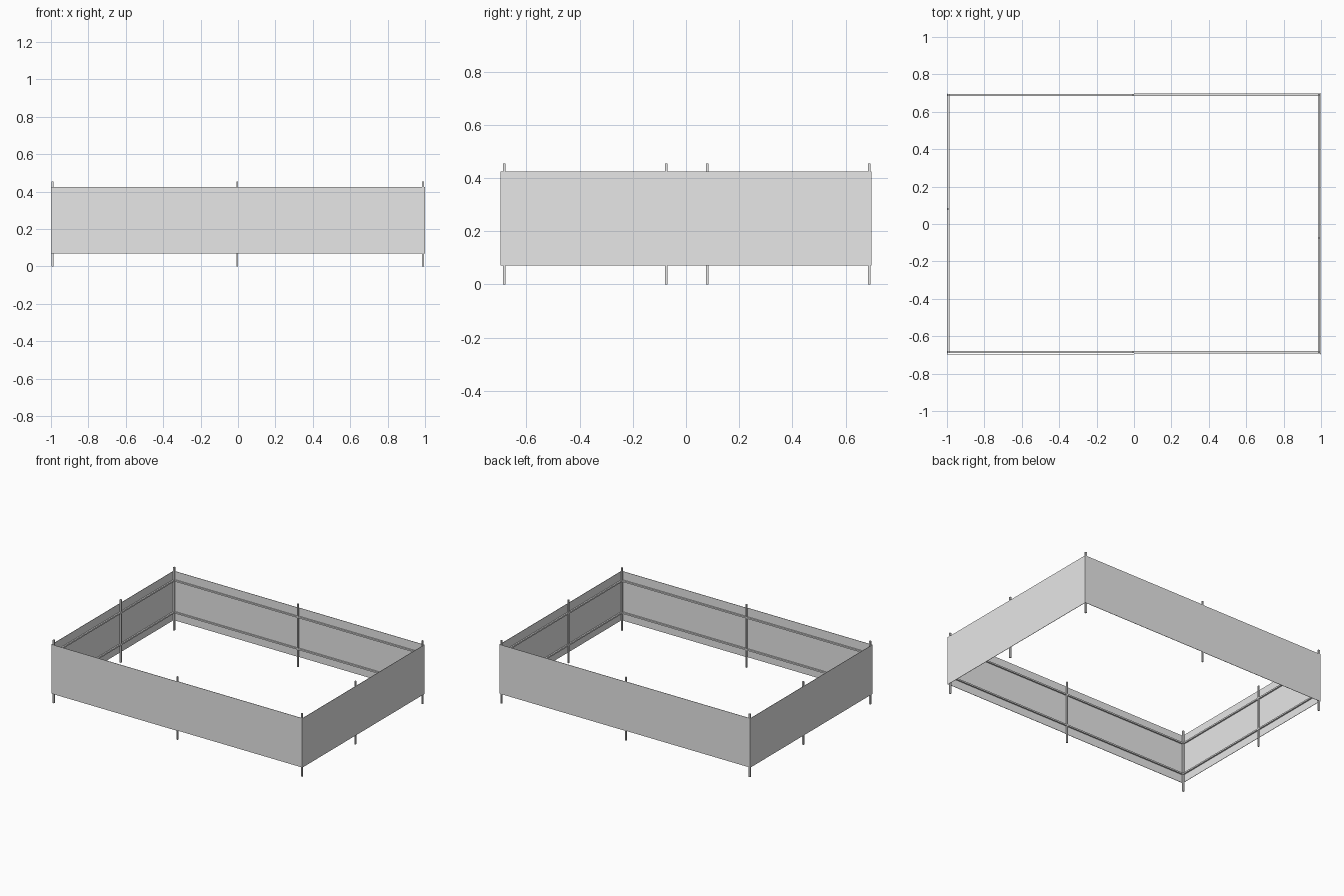
import bpy

cube = bpy.data.objects.get("Cube")
if cube:
    bpy.data.objects.remove(cube, do_unlink=True)

# One plain grey for the whole enclosure
grey = bpy.data.materials.new("plain_grey")
grey.use_nodes = True
grey.diffuse_color = (0.8, 0.8, 0.8, 1)
grey.node_tree.nodes["Principled BSDF"].inputs["Base Color"].default_value = (0.8, 0.8, 0.8, 1)


def box(name, x, y, z):
    """Box from (low, high) ranges on each axis."""
    bpy.ops.mesh.primitive_cube_add(size=1, location=[sum(r) / 2 for r in (x, y, z)])
    ob = bpy.context.object
    ob.name = name
    ob.scale = [r[1] - r[0] for r in (x, y, z)]
    bpy.ops.object.transform_apply(location=False, rotation=False, scale=True)
    ob.data.materials.append(grey)


def around(c, w=0.0105):
    return (c - w / 2, c + w / 2)


HALF_Y = 0.6975
THIN = 0.0025
PANEL_Z = (0.07, 0.425)
POST_Z = (0, 0.455)
LEFT_X, RIGHT_X, MID_X = 0.9895, -0.992, -0.004
FRONT_Y, BACK_Y = -0.684, 0.6895

# Long walls: two sheets each, one set slightly further out than the other
box("front_panel_right", (-1, 0), (-HALF_Y, -HALF_Y + THIN), PANEL_Z)
box("front_panel_left", (0, 1), (-HALF_Y + 0.004, -HALF_Y + 0.004 + THIN), PANEL_Z)
box("back_panel_left", (0, 1), (HALF_Y - THIN, HALF_Y), PANEL_Z)
box("back_panel_right", (-1, 0), (HALF_Y - 2 * THIN, HALF_Y - THIN), PANEL_Z)

# Short walls: one sheet each
box("left_panel", (1 - THIN, 1), (-HALF_Y, HALF_Y), PANEL_Z)
box("right_panel", (-1, -1 + THIN), (-HALF_Y, HALF_Y), PANEL_Z)

# Posts along the long walls, corners included
for side, y in (("front", FRONT_Y), ("back", BACK_Y)):
    for place, x in (("left", LEFT_X), ("middle", MID_X), ("right", RIGHT_X)):
        box(f"{side}_{place}_post", around(x), around(y), POST_Z)

# Middle posts of the short walls
box("left_middle_post", around(LEFT_X), around(-0.074), POST_Z)
box("right_middle_post", around(RIGHT_X), around(0.08), POST_Z)

# Upper and lower rails on the inside of every wall
for level, z in (("lower", 0.13), ("upper", 0.36)):
    for side, y in (("front", FRONT_Y), ("back", BACK_Y)):
        box(f"{side}_{level}_rail", (RIGHT_X, LEFT_X), around(y, 0.01), around(z))
    for side, x in (("left", LEFT_X), ("right", RIGHT_X)):
        box(f"{side}_{level}_rail", around(x, 0.01), (FRONT_Y, BACK_Y), around(z))
